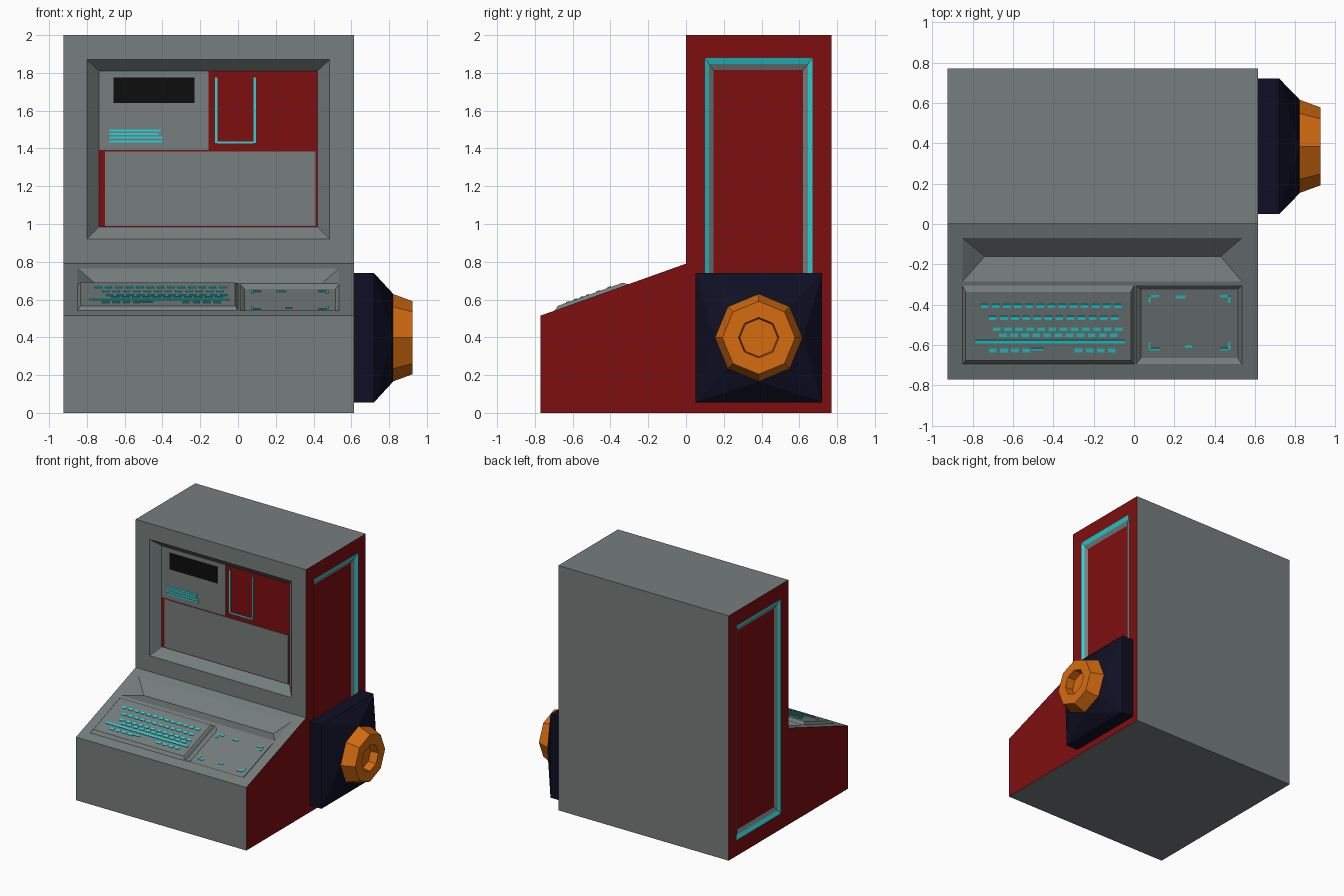
import bpy, bmesh, math

if "Cube" in bpy.data.objects:
    bpy.data.objects.remove(bpy.data.objects["Cube"])

MATS = {}
for name, col in {
    "grey casing": (0.18, 0.209, 0.205), "dark red": (0.21, 0.0045, 0.005),
    "cyan light": (0.018, 0.68, 0.70), "black display": (0.004, 0.004, 0.004),
    "navy blue": (0.0048, 0.0048, 0.018), "orange": (0.66, 0.15, 0.005),
}.items():
    m = bpy.data.materials.new(name)
    m.diffuse_color = (*col, 1)
    m.use_nodes = True
    m.node_tree.nodes["Principled BSDF"].inputs["Base Color"].default_value = m.diffuse_color
    MATS[name] = m
GREY, RED, CYAN, BLACK, NAVY, ORANGE = range(6)


def finish(bm, name):
    bmesh.ops.remove_doubles(bm, verts=bm.verts, dist=1e-5)
    me = bpy.data.meshes.new(name)
    bm.to_mesh(me)
    bm.free()
    for m in MATS.values():
        me.materials.append(m)
    ob = bpy.data.objects.new(name, me)
    bpy.context.collection.objects.link(ob)


def rings(bm, loops, mats, cap=True):
    """Join successive loops with quads and close the last; mats has one entry per band + cap."""
    vs = [[bm.verts.new(p) for p in l] for l in loops]
    n = len(loops[0])
    for a, b, m in zip(vs, vs[1:], mats):
        for i in range(n):
            j = (i + 1) % n
            bm.faces.new((a[i], a[j], b[j], b[i])).material_index = m
    if cap:
        bm.faces.new(vs[-1]).material_index = mats[-1]


def rect(x0, x1, y0, y1):
    return [(x0, y0), (x1, y0), (x1, y1), (x0, y1)]


def front(r, y):
    return [(x, y, z) for x, z in r]


def slope(r, h=0.0):
    """Points on the sloped console, raised by h along its normal."""
    k = 0.275 / 0.77
    c = 1 / math.hypot(1, k)
    return [(x, y - h * k * c, 0.79 + k * y + h * c) for x, y in r]


L, R, F, B = -0.925, 0.615, -0.77, 0.77

# casing: plain outer faces
bm = bmesh.new()
rings(bm, [front(rect(L, R, 0, 0.515), F)], [GREY])
rings(bm, [[(x, y, 2) for x, y in rect(L, R, 0, B)]], [GREY])
rings(bm, [[(x, y, 0) for x, y in rect(L, R, F, B)][::-1]], [GREY])
rings(bm, [front(rect(L, R, 0, 2), B)[::-1]], [GREY])

# casing: screen recess with sloping rim
rings(bm, [front(rect(L, R, 0.79, 2), 0), front(rect(-0.80, 0.485, 0.92, 1.87), 0),
           front(rect(-0.735, 0.42, 0.985, 1.81), 0.065)], [GREY, GREY, RED])

# casing: V groove at the top of the console
line = slope(rect(-0.74, 0.43, -0.16, -0.16), -0.06)
line = [(x, -0.16, 0.672) for x, _, _ in line]
rings(bm, [slope(rect(L, R, -0.295, 0)), slope(rect(-0.85, 0.535, -0.285, -0.07)), line],
      [GREY, GREY], cap=False)

# casing: raised keyboard bed and sunken touch pad
rings(bm, [slope(rect(L, 0.005, F, -0.295)), slope(rect(-0.85, 0.0, -0.695, -0.305)),
           slope(rect(-0.835, -0.015, -0.672, -0.33), 0.018)], [GREY] * 3)
rings(bm, [slope(rect(0.005, R, F, -0.295)), slope(rect(0.01, 0.535, -0.695, -0.305)),
           slope(rect(0.035, 0.515, -0.67, -0.33), -0.018)], [GREY] * 3)


# casing: red sides, each with a sunken panel edged in cyan and grey
def side_loop(y0, y1, z0, z1):
    return [(y0, z0), (y1, z0), (y1, z1), (y0, z1), (y0, 0.79)]


for x, s in ((R, 1), (L, -1)):
    wedge = [(x, y, z) for y, z in ((F, 0), (0, 0), (0, 0.79), (F, 0.515))]
    panel = [(0, B, 0, 2, 0), (0.10, 0.67, 0.13, 1.88, 0),
             (0.122, 0.647, 0.16, 1.848, 0.014), (0.145, 0.62, 0.19, 1.815, 0.028)]
    loops = [[(x - s * d, y, z) for y, z in side_loop(a, b, c, e)] for a, b, c, e, d in panel]
    rings(bm, [wedge[::s]], [RED])
    rings(bm, [l[::s] for l in loops], [RED, CYAN, GREY, RED])
finish(bm, "casing")

# screen panels and markings as thin plates
bm = bmesh.new()


def plate(x0, x1, z0, z1, mat, y=0.061):
    r = rect(x0, x1, z0, z1)
    rings(bm, [front(r, 0.065), front(r, y)], [mat, mat])


plate(-0.735, -0.155, 1.393, 1.81, GREY)
plate(-0.705, 0.411, 0.99, 1.385, GREY)
plate(-0.66, -0.23, 1.64, 1.775, BLACK, 0.058)
for z, x1 in ((1.432, -0.40), (1.452, -0.40), (1.472, -0.42), (1.490, -0.41)):
    plate(-0.68, x1, z, z + 0.011, CYAN, 0.058)
for x in (-0.122, 0.082):
    plate(x, x + 0.013, 1.43, 1.775, CYAN)
plate(-0.11, 0.082, 1.425, 1.436, CYAN)
finish(bm, "screen_panels")

# keyboard markings: rows of small keys and a long bar
bm = bmesh.new()


def mark(cx, cy, w, d, h):
    r = rect(cx - w / 2, cx + w / 2, cy - d / 2, cy + d / 2)
    rings(bm, [slope(r, h), slope(r, h + 0.004)], [CYAN, CYAN])


for y, x0, n in ((-0.40, -0.74, 13), (-0.46, -0.70, 12), (-0.515, -0.68, 12),
                 (-0.545, -0.65, 11), (-0.62, -0.70, 4), (-0.62, -0.275, 4)):
    for i in range(n):
        mark(x0 + i * 0.055, y, 0.038, 0.018, 0.018)
mark(-0.415, -0.578, 0.74, 0.016, 0.018)
mark(-0.48, -0.615, 0.06, 0.01, 0.018)

# touch pad markings: four corner brackets and two ticks
for sx in (-1, 1):
    for sy in (-1, 1):
        mark(0.275 + sx * 0.172, -0.495 + sy * 0.132, 0.04, 0.012, -0.018)
        mark(0.275 + sx * 0.198, -0.495 + sy * 0.115, 0.012, 0.034, -0.018)
mark(0.23, -0.367, 0.05, 0.013, -0.018)
mark(0.27, -0.612, 0.035, 0.013, -0.018)
finish(bm, "console_markings")

# side port: square navy block tapering to an octagon, with an orange nozzle
CY, CZ = 0.385, 0.398


def octagon(x, r):
    return [(x, CY + r * math.cos(i * math.pi / 4), CZ + r * math.sin(i * math.pi / 4))
            for i in range(8)]


bm = bmesh.new()
block = [(x, CY + a * 0.336, CZ + b * 0.342) for x in (R, 0.72) for a in (-1, 1) for b in (-1, 1)]
for p in block + octagon(0.82, 0.234):
    bm.verts.new(p)
bmesh.ops.convex_hull(bm, input=bm.verts)
for f in bm.faces:
    f.material_index = NAVY
finish(bm, "port_block")

bm = bmesh.new()
rings(bm, [octagon(x, r) for x, r in ((0.819, 0.232), (0.925, 0.193), (0.925, 0.107), (0.86, 0.10))],
      [ORANGE] * 4)
finish(bm, "port_nozzle")
